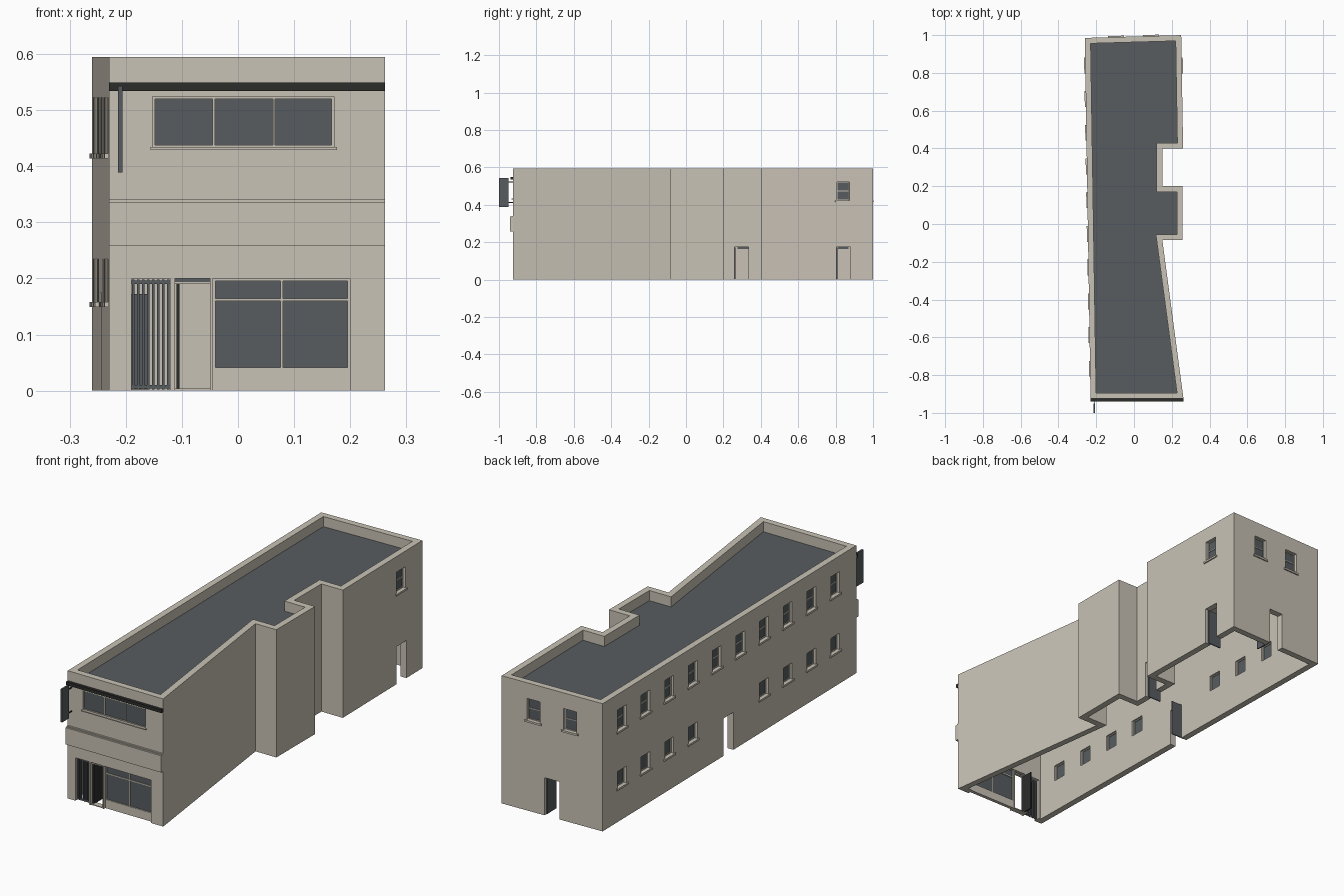
import bpy, bmesh
from mathutils import Matrix, Vector

cube = bpy.data.objects.get("Cube")
if cube:
    bpy.data.objects.remove(cube)


def material(name, rgb):
    m = bpy.data.materials.new(name)
    m.use_nodes = True
    m.diffuse_color = (*rgb, 1)
    m.node_tree.nodes["Principled BSDF"].inputs["Base Color"].default_value = (*rgb, 1)
    return m


STONE = material("warm_stone", (0.58, 0.54, 0.46))
SLATE = material("slate_grey", (0.095, 0.107, 0.116))
BLACK = material("black_trim", (0.025, 0.025, 0.024))

HEIGHT, ROOF, THICK = 0.595, 0.548, 0.03
OUTLINE = [Vector(p) for p in (
    (-0.23, -0.925), (0.262, -0.925), (0.15, -0.085), (0.257, -0.085), (0.257, 0.2),
    (0.15, 0.2), (0.15, 0.4), (0.26, 0.4), (0.25, 1.0), (-0.26, 0.985))]


def outward(a, b):
    d = (b - a).normalized()
    return Vector((d.y, -d.x))


def inset(points, t):
    """Mitred inward offset of an anticlockwise outline."""
    result = []
    for i, p in enumerate(points):
        n1 = outward(points[i - 1], p)
        n2 = outward(p, points[(i + 1) % len(points)])
        result.append(p - (n1 + n2) * t / (1 + n1.dot(n2)))
    return result


def finish(bm, name, mats):
    bmesh.ops.recalc_face_normals(bm, faces=bm.faces)
    mesh = bpy.data.meshes.new(name)
    bm.to_mesh(mesh)
    bm.free()
    for m in mats:
        mesh.materials.append(m)
    ob = bpy.data.objects.new(name, mesh)
    bpy.context.collection.objects.link(ob)
    return ob


# Hollow wall ring
inner = inset(OUTLINE, THICK)
bm = bmesh.new()
rings = [[bm.verts.new((p.x, p.y, z)) for p in pts]
         for pts, z in ((OUTLINE, 0), (OUTLINE, HEIGHT), (inner, HEIGHT), (inner, 0))]
for r in range(4):
    a, b = rings[r], rings[(r + 1) % 4]
    for i in range(len(a)):
        j = (i + 1) % len(a)
        bm.faces.new((a[i], a[j], b[j], b[i]))
walls = finish(bm, "walls", [STONE])

# Roof deck behind the parapet
bm = bmesh.new()
base = bm.faces.new([bm.verts.new((p.x, p.y, ROOF - 0.02)) for p in inset(OUTLINE, THICK - 0.002)])
top = bmesh.ops.extrude_face_region(bm, geom=[base])["geom"]
bmesh.ops.translate(bm, verts=[v for v in top if isinstance(v, bmesh.types.BMVert)], vec=(0, 0, 0.02))
bmesh.ops.recalc_face_normals(bm, faces=bm.faces)
for f in bm.faces:
    f.material_index = 1 if f.normal.z > 0.5 else 0
finish(bm, "roof_deck", [STONE, SLATE])


# Wall frames: u runs along the wall, d points outward, z is up
def frame(a, b, origin=None):
    u, n = (b - a).normalized(), outward(a, b)
    o = origin or a
    return Matrix(((u.x, n.x, 0, o.x), (u.y, n.y, 0, o.y), (0, 0, 1, 0), (0, 0, 0, 1)))


front = frame(OUTLINE[0], OUTLINE[1], Vector((0, -0.925)))
notch = frame(OUTLINE[5], OUTLINE[6])
right = frame(OUTLINE[7], OUTLINE[8])
back = frame(OUTLINE[8], OUTLINE[9])
left = frame(OUTLINE[9], OUTLINE[0])

parts = {}


def box(part, fr, u0, u1, z0, z1, d0, d1):
    bm = parts.setdefault(part, bmesh.new())
    mid = Vector(((u0 + u1) / 2, (d0 + d1) / 2, (z0 + z1) / 2))
    size = Matrix.Diagonal((u1 - u0, d1 - d0, z1 - z0, 1))
    bmesh.ops.create_cube(bm, size=1, matrix=fr @ Matrix.Translation(mid) @ size)


def cut(fr, u0, u1, z0, z1):
    box("wall_cutter", fr, u0, u1, z0, z1, -0.06, 0.04)


def glazing(part, fr, u0, u1, z0, z1, cols, rows, depth, bar=0.004):
    """Pane with a border and bars; cols and rows are the inner bar positions."""
    box(part + "_glass", fr, u0, u1, z0, z1, -depth - 0.006, -depth - 0.003)
    ends = ((u0, u0 + bar), (u1 - bar, u1))
    for a, b in ends + tuple((c - bar / 2, c + bar / 2) for c in cols):
        box(part + "_frames", fr, a, b, z0, z1, -depth - 0.01, -depth)
    ends = ((z0, z0 + bar), (z1 - bar, z1))
    for a, b in ends + tuple((r - bar / 2, r + bar / 2) for r in rows):
        box(part + "_frames", fr, u0, u1, a, b, -depth - 0.01, -depth)


def window(fr, u, z0, z1, rows=()):
    w = 0.033
    cut(fr, u - w, u + w, z0, z1)
    glazing("side_window", fr, u - w, u + w, z0, z1, (), rows, 0.012)
    box("window_sills", fr, u - w - 0.009, u + w + 0.009, z0 - 0.009, z0, -0.012, 0.006)


def open_door(fr, u0, u1, hinge, top=0.175):
    cut(fr, u0, u1, -0.02, top)
    a = u0 if hinge == 0 else u1 - 0.005
    box("open_doors", fr, a, a + 0.005, 0.002, top - 0.003, -0.085, -0.015)


# Left side windows and door
for i in range(10):
    u = 0.145 + i * 0.1785
    window(left, u, 0.423, 0.522, (0.474,))
    if i not in (4, 5):
        window(left, u, 0.158, 0.235)
open_door(left, 0.91, 0.985, 0)

# Back and right side openings
for u in (0.16, 0.345):
    window(back, u, 0.423, 0.522, (0.474,))
open_door(back, 0.217, 0.292, 0)
window(right, 0.44, 0.423, 0.522, (0.474,))
open_door(right, 0.405, 0.48, 0)
open_door(notch, 0.06, 0.135, 0)

# Front upper window with surround and sill
cut(front, -0.152, 0.171, 0.434, 0.524)
glazing("upper_window", front, -0.152, 0.171, 0.434, 0.524, (-0.043, 0.064), (), 0.004)
box("window_sills", front, -0.156, 0.176, 0.429, 0.434, -0.012, 0.008)

# Shopfront with transom lights and a solid base
cut(front, -0.045, 0.2, -0.02, 0.2)
glazing("shopfront", front, -0.045, 0.2, 0.036, 0.2, (0.078,), (0.162,), 0.014, 0.005)
box("shopfront_base", front, -0.045, 0.2, 0, 0.04, -0.028, -0.012)

# Front entrance door, open, under a narrow transom light
cut(front, -0.112, -0.05, -0.02, 0.2)
box("transom_light", front, -0.112, -0.05, 0.194, 0.2, -0.016, -0.01)
box("transom_bar", front, -0.112, -0.05, 0.19, 0.194, -0.02, -0.008)
box("front_door", front, -0.11, -0.104, 0.002, 0.19, -0.075, -0.012)
box("door_threshold", front, -0.112, -0.05, 0, 0.004, -0.03, -0.004)

# Barred gate
cut(front, -0.19, -0.121, -0.02, 0.2)
for i in range(8):
    u = -0.187 + i * 0.009
    box("barred_gate", front, u - 0.0022, u + 0.0022, 0.002, 0.198, -0.016, -0.01)
for z in (0.004, 0.19):
    box("barred_gate", front, -0.19, -0.121, z, z + 0.006, -0.015, -0.011)

# Fascia, cornice strip and hanging blade sign
box("fascia_band", front, -0.23, 0.262, 0.258, 0.336, -0.002, 0.016)
box("fascia_cap", front, -0.23, 0.262, 0.336, 0.341, -0.002, 0.008)
box("cornice_strip", front, -0.23, 0.262, 0.534, 0.549, -0.002, 0.014)
box("blade_sign", front, -0.214, -0.206, 0.389, 0.543, 0.024, 0.075)
for z in (0.41, 0.52):
    box("sign_brackets", front, -0.212, -0.208, z, z + 0.004, -0.002, 0.026)

dark = {"open_doors", "blade_sign", "barred_gate", "transom_light"}
black = {"front_door", "cornice_strip", "sign_brackets"}
for name, bm in parts.items():
    mat = BLACK if name in black else SLATE if name in dark or name.endswith("glass") else STONE
    finish(bm, name, [mat])

# Cut every opening through the walls
cutter = bpy.data.objects["wall_cutter"]
cutter.hide_render = True
mod = walls.modifiers.new("openings", "BOOLEAN")
mod.operation, mod.solver, mod.object = "DIFFERENCE", "EXACT", cutter
bpy.context.view_layer.update()
carved = bpy.data.meshes.new_from_object(walls.evaluated_get(bpy.context.evaluated_depsgraph_get()))
walls.modifiers.clear()
walls.data = carved
bpy.data.objects.remove(cutter)
